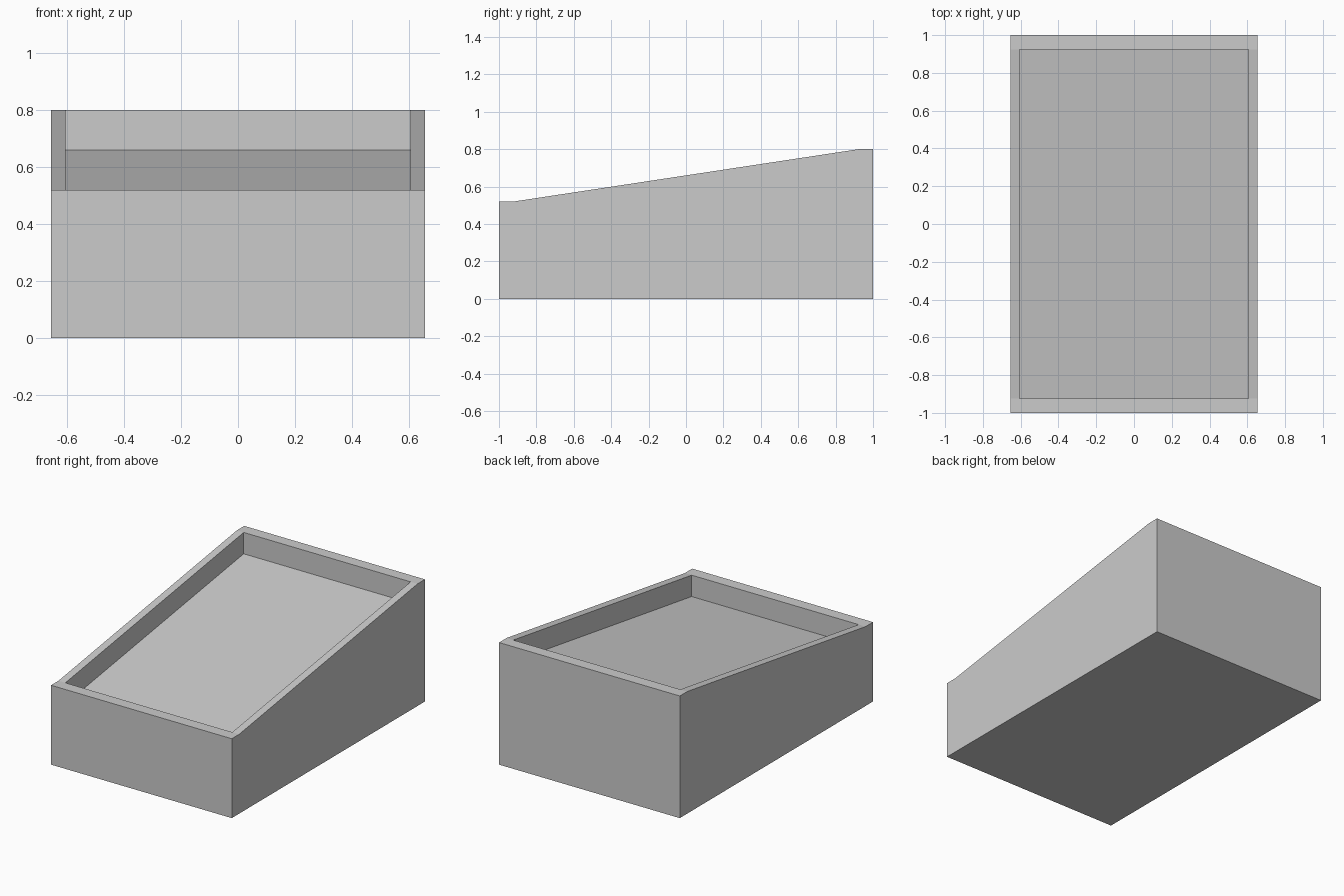
import bpy, bmesh
from mathutils import Vector

if "Cube" in bpy.data.objects:
    bpy.data.objects.remove(bpy.data.objects["Cube"])

HALF_W, INNER_W = 0.655, 0.605
SLOPE_Y, RECESS = 0.923, 0.14

# Side profile (y, z): low front lip, sloped top, high back lip
profile = [(-1, 0), (1, 0), (1, 0.8), (SLOPE_Y, 0.8), (-SLOPE_Y, 0.52), (-1, 0.52)]

bm = bmesh.new()

# Solid wedge body: profile extruded across x
side = bm.faces.new([bm.verts.new((-HALF_W, y, z)) for y, z in profile])
ext = bmesh.ops.extrude_face_region(bm, geom=[side])
moved = [v for v in ext["geom"] if isinstance(v, bmesh.types.BMVert)]
bmesh.ops.translate(bm, verts=moved, vec=(2 * HALF_W, 0, 0))
bmesh.ops.recalc_face_normals(bm, faces=bm.faces)


def sloped_faces():
    bm.normal_update()
    return [f for f in bm.faces if 0.5 < f.normal.z < 0.999]


# Split the sloped top into two side rims and a middle panel
for x in (-INNER_W, INNER_W):
    faces = sloped_faces()
    edges = {e for f in faces for e in f.edges}
    bmesh.ops.bisect_plane(bm, geom=faces + list(edges),
                           plane_co=(x, 0, 0), plane_no=(1, 0, 0))

# Sink the middle panel to form the recessed sloping bed
panel = [f for f in sloped_faces() if abs(f.calc_center_median().x) < 0.1]
ext = bmesh.ops.extrude_face_region(bm, geom=panel)
moved = [v for v in ext["geom"] if isinstance(v, bmesh.types.BMVert)]
bmesh.ops.delete(bm, geom=[f for f in panel if f.is_valid], context="FACES_ONLY")
bmesh.ops.translate(bm, verts=moved, vec=Vector((0, 0, -RECESS)))
bmesh.ops.recalc_face_normals(bm, faces=bm.faces)

mesh = bpy.data.meshes.new("sloped_tray")
bm.to_mesh(mesh)
bm.free()
bpy.context.collection.objects.link(bpy.data.objects.new("sloped_tray", mesh))
